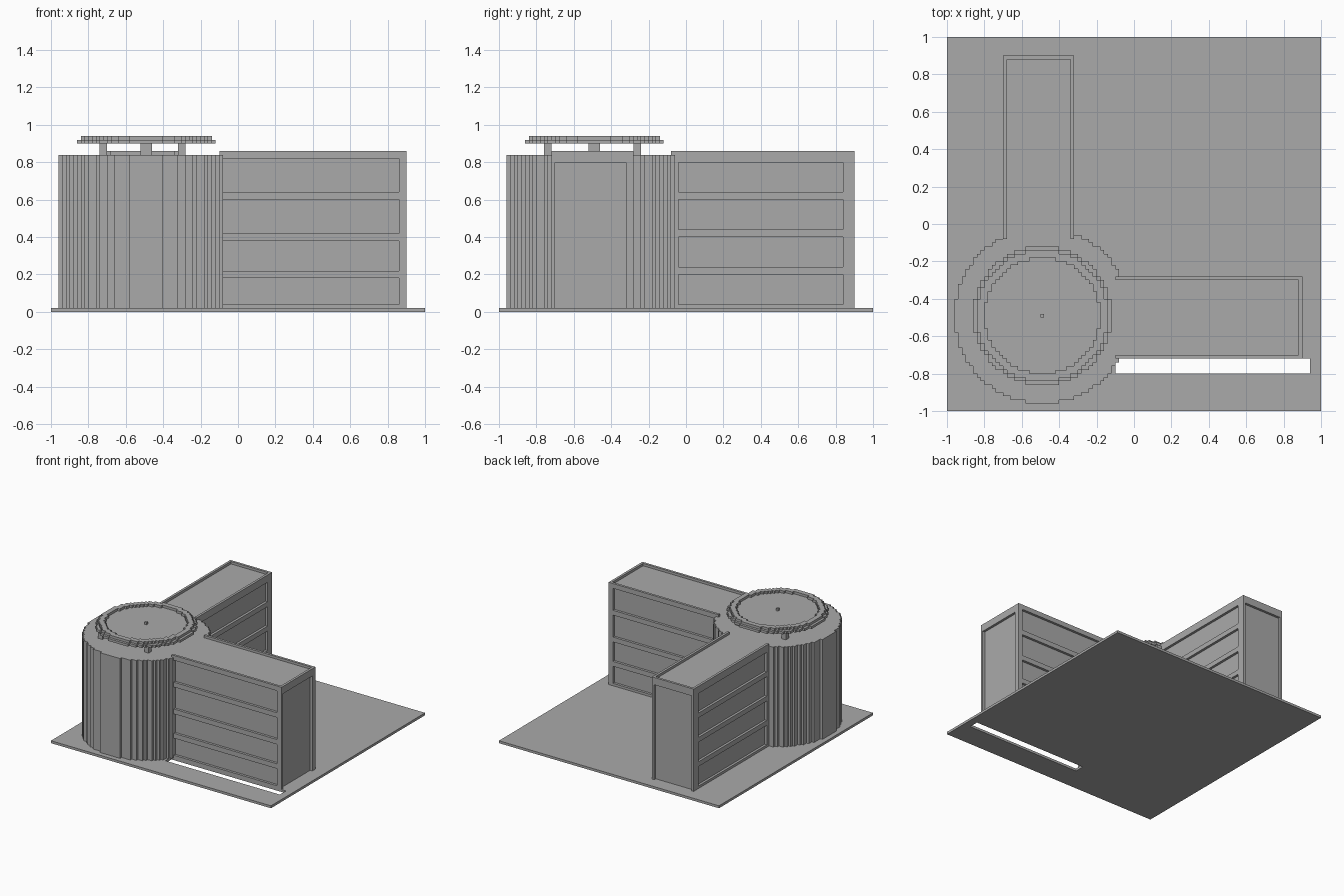
import bpy, bmesh, math

if "Cube" in bpy.data.objects:
    bpy.data.objects.remove(bpy.data.objects["Cube"])

V = 0.02            # step size of the blocky outlines
C = -0.49           # centre of the round tower in x and y

grey = bpy.data.materials.new("concrete grey")
grey.diffuse_color = (0.4, 0.4, 0.4, 1)
grey.use_nodes = True
grey.node_tree.nodes["Principled BSDF"].inputs["Base Color"].default_value = grey.diffuse_color


def finish(name, bm):
    bmesh.ops.recalc_face_normals(bm, faces=bm.faces)
    me = bpy.data.meshes.new(name)
    bm.to_mesh(me)
    bm.free()
    me.materials.append(grey)
    ob = bpy.data.objects.new(name, me)
    bpy.context.collection.objects.link(ob)
    return ob


def boxes(name, spans):
    """Each span is (x0, x1, y0, y1, z0, z1)."""
    bm = bmesh.new()
    for x0, x1, y0, y1, z0, z1 in spans:
        for v in bmesh.ops.create_cube(bm, size=1)["verts"]:
            v.co.x = x1 if v.co.x > 0 else x0
            v.co.y = y1 if v.co.y > 0 else y0
            v.co.z = z1 if v.co.z > 0 else z0
    return finish(name, bm)


def stepped_disc(name, n, z0, z1):
    """Disc with a staircase outline, n steps from centre row to rim row."""
    right = []
    for j in range(-n, n + 1):
        w = int(math.sqrt((n + 0.5) ** 2 - j * j)) + 0.5
        if right and right[-1][0] == w:
            right[-1] = (w, j + 0.5)
        else:
            right += [(w, j - 0.5), (w, j + 0.5)]
    outline = right + [(-x, y) for x, y in reversed(right)]
    bm = bmesh.new()
    face = bm.faces.new([bm.verts.new((C + x * V, C + y * V, z0)) for x, y in outline])
    top = bmesh.ops.extrude_face_region(bm, geom=[face])["geom"]
    for v in top:
        if isinstance(v, bmesh.types.BMVert):
            v.co.z = z1
    return finish(name, bm)


def cut(ob, cutter):
    mod = ob.modifiers.new("cut", 'BOOLEAN')
    mod.operation = 'DIFFERENCE'
    mod.solver = 'EXACT'
    mod.object = cutter
    dg = bpy.context.evaluated_depsgraph_get()
    me = bpy.data.meshes.new_from_object(ob.evaluated_get(dg))
    ob.modifiers.clear()
    ob.data = me
    bpy.data.objects.remove(cutter)


def wing(name, start, lo, hi, bands, band_start, band_end, door, along_y):
    """Office wing running outwards, with window bands, roof parapet and end recess."""
    def place(u0, u1, v0, v1, z0, z1):
        return (v0, v1, u0, u1, z0, z1) if along_y else (u0, u1, v0, v1, z0, z1)
    body = boxes(name, [place(start, 0.90, lo, hi, 0.02, 0.86)])
    cuts = [place(start - 0.1, 0.88, lo + V, hi - V, 0.84, 0.95),     # roof well
            place(0.88, 1.0, door[0], door[1], -0.05, 0.80)]          # end recess
    for z0, z1 in bands:                                              # window bands
        cuts.append(place(band_start, band_end, lo - 0.1, lo + V, z0, z1))
        cuts.append(place(band_start, band_end, hi - V, hi + 0.1, z0, z1))
    cut(body, boxes("cutter", cuts))


# Ground plate with a long slot in front of the side wing
plate = boxes("ground_plate", [(-1, 1, -1, 1, 0, 0.02)])
cut(plate, boxes("cutter", [(-0.10, 0.94, -0.80, -0.72, -0.1, 0.1)]))

# Round tower
stepped_disc("round_tower", 23, 0.02, 0.84)

# Two wings
wing("side_wing", -0.10, -0.72, -0.28,
     [(0.04, 0.18), (0.22, 0.38), (0.42, 0.60), (0.64, 0.82)],
     -0.08, 0.86, (-0.70, -0.32), False)
wing("rear_wing", -0.08, -0.70, -0.32,
     [(0.04, 0.20), (0.24, 0.40), (0.44, 0.60), (0.64, 0.80)],
     -0.05, 0.84, (-0.68, -0.34), True)

# Posts carrying the roof pad
posts = [(x, x + 0.04, y, y + 0.04, 0.84, 0.90)
         for x in (-0.74, -0.32) for y in (-0.76, -0.28)]
boxes("pad_posts", posts + [(-0.52, -0.46, -0.52, -0.46, 0.84, 0.90)])

# Roof pad with raised rim and centre stud
stepped_disc("roof_pad", 18, 0.90, 0.92)
rim = stepped_disc("pad_rim", 17, 0.92, 0.94)
cut(rim, stepped_disc("cutter", 15, 0.85, 1.0))
boxes("pad_stud", [(C - 0.01, C + 0.01, C - 0.01, C + 0.01, 0.92, 0.94)])
